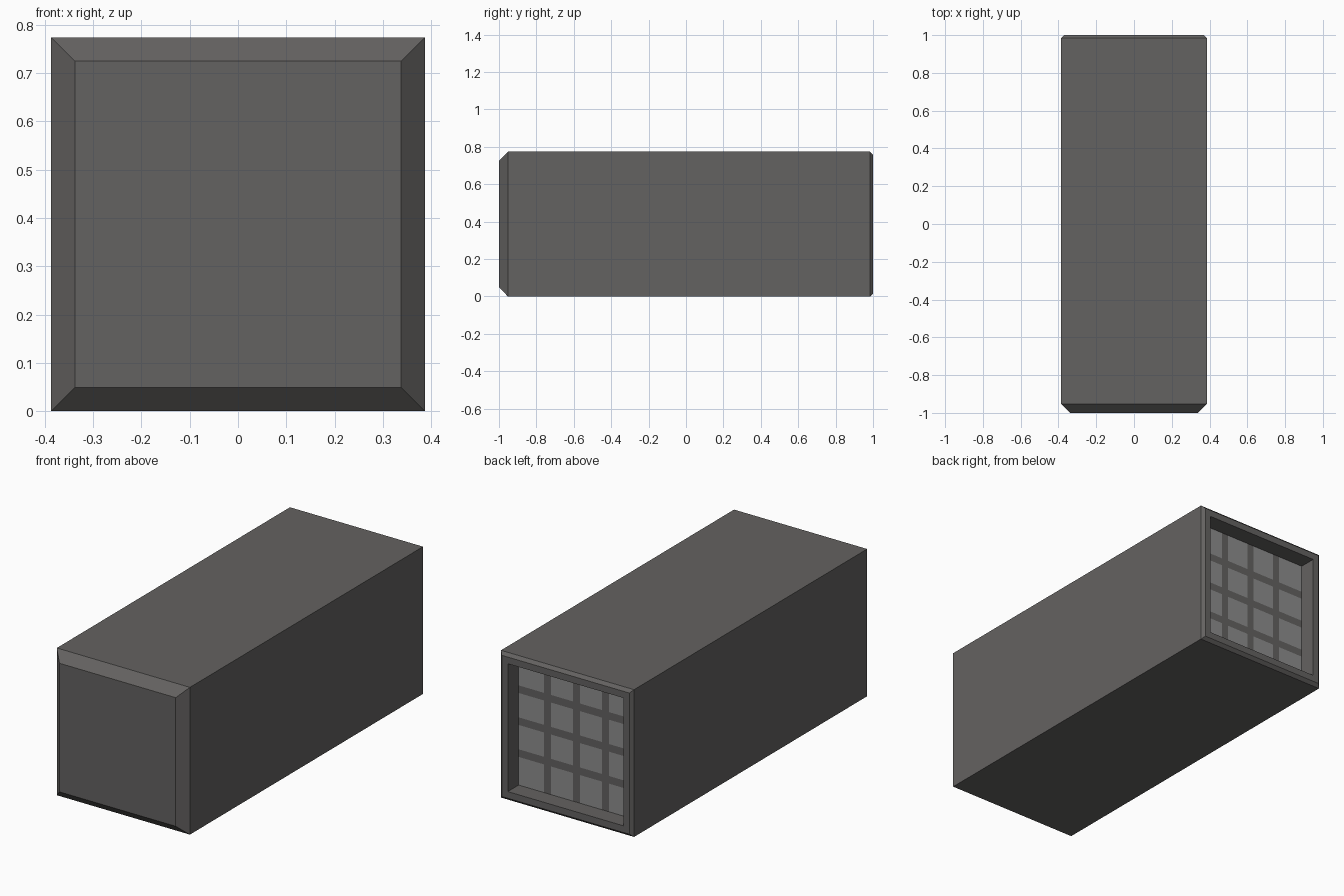
import bpy
import bmesh

cube = bpy.data.objects.get("Cube")
if cube:
    bpy.data.objects.remove(cube, do_unlink=True)

CENTRE_Z = 0.387
OPENING = 0.336      # half width of the back opening
PANEL_Y = 0.91       # depth of the recessed panel
BAR = 0.02           # half width of a grid bar


def material(name, colour):
    mat = bpy.data.materials.new(name)
    mat.use_nodes = True
    mat.diffuse_color = (*colour, 1)
    mat.node_tree.nodes["Principled BSDF"].inputs["Base Color"].default_value = (*colour, 1)
    return mat


def finish(bm, name, mats):
    mesh = bpy.data.meshes.new(name)
    bm.to_mesh(mesh)
    bm.free()
    for mat in mats:
        mesh.materials.append(mat)
    obj = bpy.data.objects.new(name, mesh)
    bpy.context.collection.objects.link(obj)
    return obj


dark = material("dark_grey", (0.127, 0.122, 0.119))
light = material("light_grey", (0.27, 0.27, 0.27))

# Housing: square rings lofted from the bevelled front to the recessed back
profile = [(0.338, -1), (0.387, -0.952), (0.387, 0.984),
           (0.371, 1), (OPENING, 1), (OPENING, PANEL_Y)]
corners = [(-1, -1), (1, -1), (1, 1), (-1, 1)]
bm = bmesh.new()
rings = [[bm.verts.new((sx * h, y, CENTRE_Z + sz * h)) for sx, sz in corners]
         for h, y in profile]
bm.faces.new(rings[0])
for a, b in zip(rings, rings[1:]):
    for i in range(4):
        j = (i + 1) % 4
        bm.faces.new((a[j], a[i], b[i], b[j]))
finish(bm, "housing", [dark])

# Back panel: flat grid of light tiles between dark bars
stops = [-OPENING]
for centre in (-OPENING / 2, 0, OPENING / 2):
    stops += [centre - BAR, centre + BAR]
stops.append(OPENING)
bm = bmesh.new()
grid = [[bm.verts.new((x, PANEL_Y, CENTRE_Z + z)) for z in stops] for x in stops]
for i in range(len(stops) - 1):
    for j in range(len(stops) - 1):
        face = bm.faces.new((grid[i][j], grid[i][j + 1],
                             grid[i + 1][j + 1], grid[i + 1][j]))
        face.material_index = int(i % 2 == 0 and j % 2 == 0)
finish(bm, "back_grid_panel", [dark, light])
